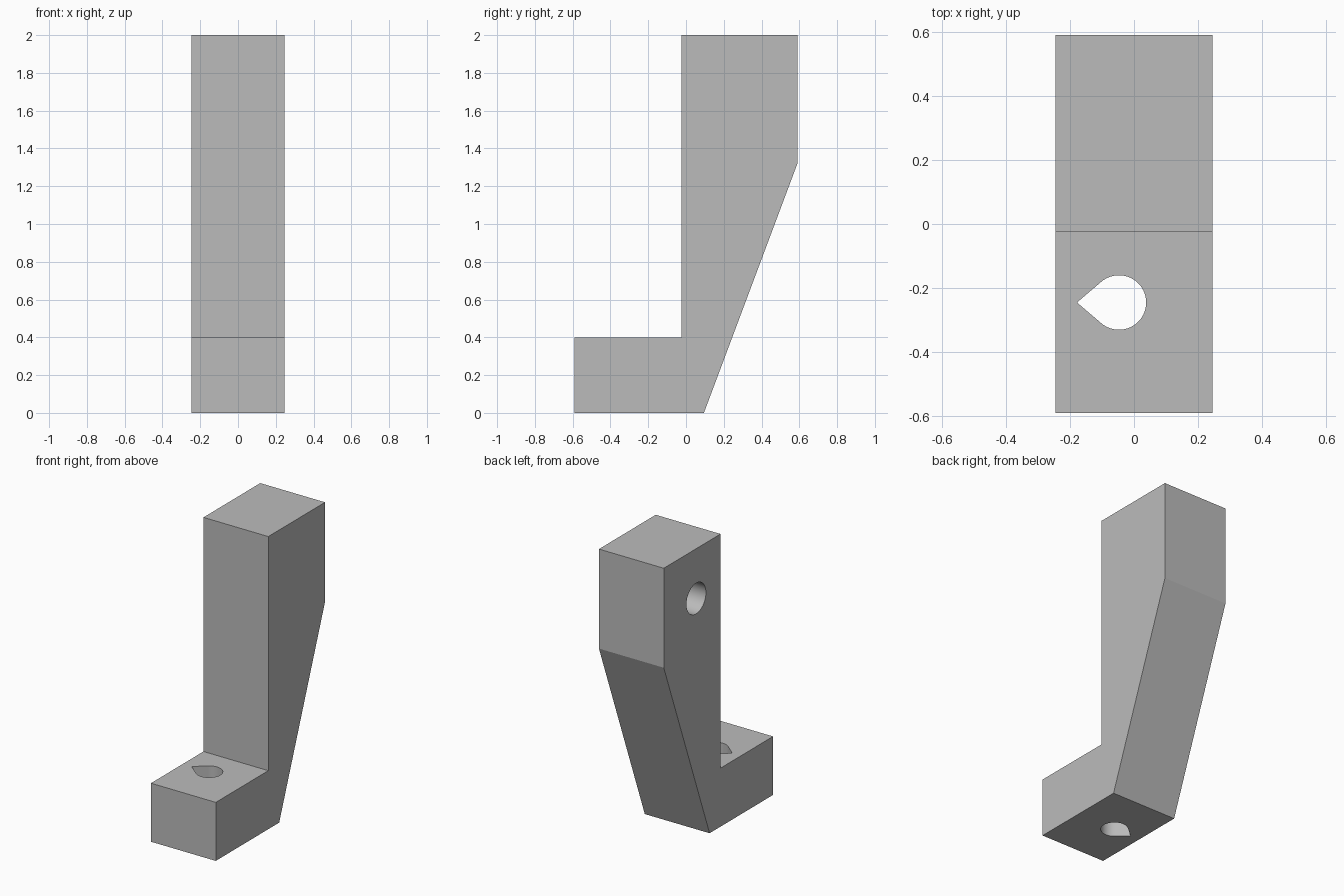
import bpy, bmesh
from math import acos, cos, sin, pi
from mathutils import Vector

cube = bpy.data.objects.get("Cube")
if cube:
    bpy.data.objects.remove(cube, do_unlink=True)

HALF_WIDTH = 0.245

grey = bpy.data.materials.new("plain grey")
grey.use_nodes = True
grey.diffuse_color = (0.5, 0.5, 0.5, 1)
grey.node_tree.nodes["Principled BSDF"].inputs["Base Color"].default_value = grey.diffuse_color


def prism(name, outline, sweep):
    """Extrude a closed outline of 3D points along a sweep vector."""
    bm = bmesh.new()
    face = bm.faces.new([bm.verts.new(p) for p in outline])
    result = bmesh.ops.extrude_face_region(bm, geom=[face])
    verts = [g for g in result["geom"] if isinstance(g, bmesh.types.BMVert)]
    bmesh.ops.translate(bm, verts=verts, vec=Vector(sweep))
    bmesh.ops.recalc_face_normals(bm, faces=bm.faces)
    mesh = bpy.data.meshes.new(name)
    bm.to_mesh(mesh)
    bm.free()
    mesh.materials.append(grey)
    obj = bpy.data.objects.new(name, mesh)
    bpy.context.collection.objects.link(obj)
    return obj


def arc(cu, cv, radius, start, end, steps):
    angles = [start + (end - start) * i / steps for i in range(steps + 1)]
    return [(cu + radius * cos(a), cv + radius * sin(a)) for a in angles]


# L-shaped bracket with a sloping back
profile = [(-0.59, 0), (0.095, 0), (0.59, 1.32), (0.59, 2), (-0.023, 2),
           (-0.023, 0.4), (-0.59, 0.4)]
bracket = prism("bracket", [(-HALF_WIDTH, y, z) for y, z in profile],
                (2 * HALF_WIDTH, 0, 0))

# Teardrop hole through the foot: an arc closed by two tangents to the tip
cx, cy, radius, tip = -0.047, -0.245, 0.085, -0.178
swing = pi - acos(radius / (cx - tip))
teardrop = arc(cx, cy, radius, -swing, swing, 48) + [(tip, cy)]
foot_cutter = prism("foot_hole_cutter", [(x, y, -0.1) for x, y in teardrop], (0, 0, 0.6))

# Blind round hole in the side of the post
circle = arc(0.24, 1.66, 0.105, 0, 2 * pi, 64)[:-1]
side_cutter = prism("side_hole_cutter", [(-HALF_WIDTH - 0.1, y, z) for y, z in circle],
                    (0.4, 0, 0))

# Cut both holes and remove the cutters
bpy.context.view_layer.objects.active = bracket
for cutter in (foot_cutter, side_cutter):
    cutter.hide_render = True
    mod = bracket.modifiers.new("hole", "BOOLEAN")
    mod.operation = "DIFFERENCE"
    mod.solver = "EXACT"
    mod.object = cutter
    bpy.ops.object.modifier_apply(modifier=mod.name)
    bpy.data.objects.remove(cutter, do_unlink=True)

# Smooth hole walls with sharp edges kept
bpy.ops.object.select_all(action="DESELECT")
bracket.select_set(True)
bpy.ops.object.shade_smooth_by_angle(angle=pi / 9)
